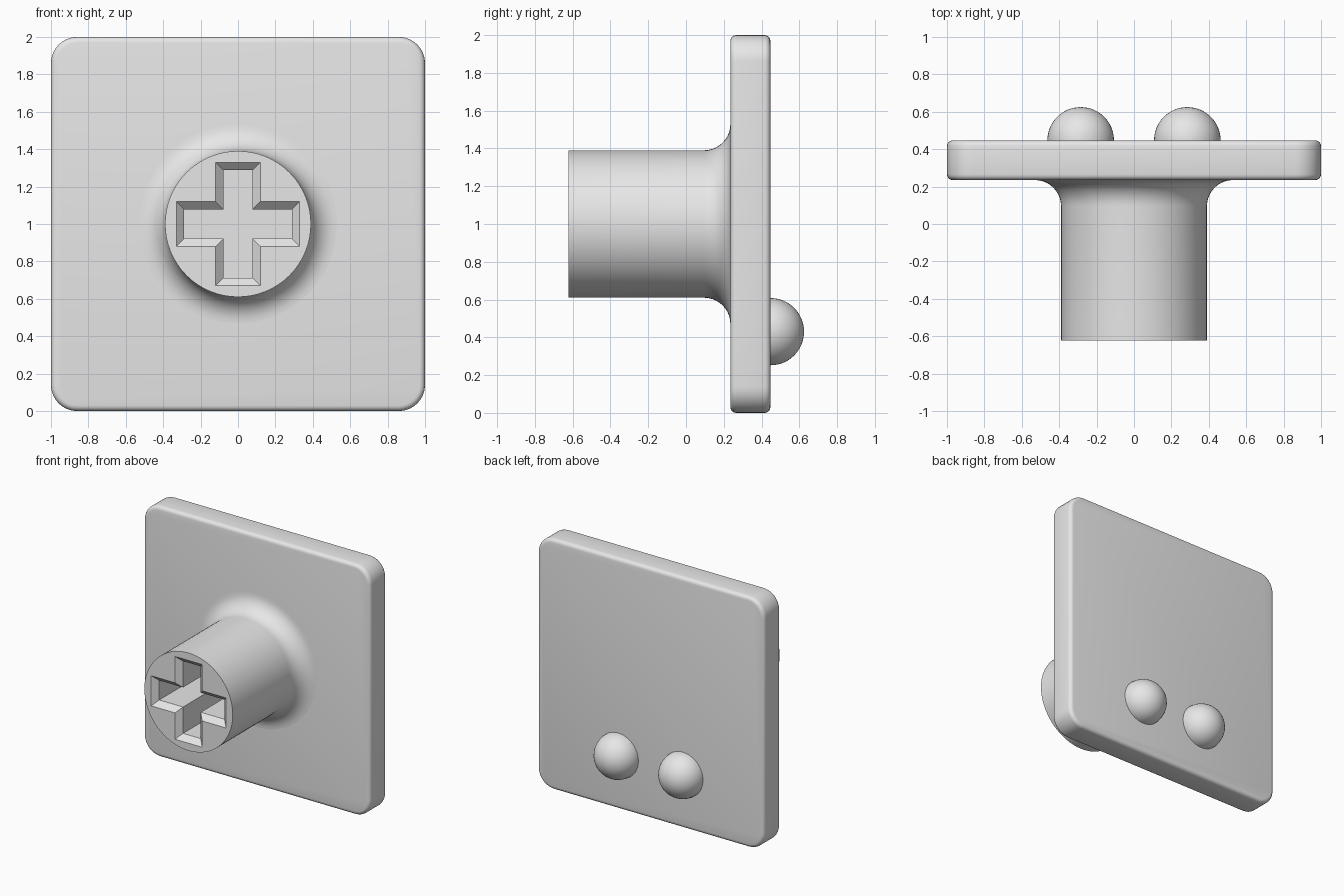
import bpy, bmesh
from math import sin, cos, pi, radians
from mathutils import Vector

default = bpy.data.objects.get("Cube")
if default:
    bpy.data.objects.remove(default, do_unlink=True)

grey = bpy.data.materials.new("light_grey")
grey.use_nodes = True
grey.diffuse_color = (0.8, 0.8, 0.8, 1)
grey.node_tree.nodes["Principled BSDF"].inputs["Base Color"].default_value = (0.8, 0.8, 0.8, 1)


def make(name, bm, location):
    bmesh.ops.recalc_face_normals(bm, faces=bm.faces)
    mesh = bpy.data.meshes.new(name)
    bm.to_mesh(mesh)
    bm.free()
    mesh.materials.append(grey)
    obj = bpy.data.objects.new(name, mesh)
    obj.location = location
    bpy.context.collection.objects.link(obj)
    return obj


def activate(obj):
    bpy.ops.object.select_all(action='DESELECT')
    obj.select_set(True)
    bpy.context.view_layer.objects.active = obj


def smooth(obj):
    activate(obj)
    bpy.ops.object.shade_smooth_by_angle(angle=radians(35))


def lathe(name, profile, location, steps=64):
    """Revolve (radius, y) points around the y axis."""
    bm = bmesh.new()
    verts = [bm.verts.new((r, y, 0)) for r, y in profile]
    edges = [bm.edges.new(pair) for pair in zip(verts, verts[1:])]
    bmesh.ops.spin(bm, geom=verts + edges, cent=(0, 0, 0), axis=(0, 1, 0),
                   angle=2 * pi, steps=steps)
    bmesh.ops.remove_doubles(bm, verts=bm.verts, dist=1e-4)
    return make(name, bm, location)


# Back plate: rounded corners first, then a small round on the rims
FRONT, BACK = 0.235, 0.447
bm = bmesh.new()
bmesh.ops.create_cube(bm, size=1)
bmesh.ops.scale(bm, vec=(2, BACK - FRONT, 2), verts=bm.verts)
corners = [e for e in bm.edges if abs(e.verts[0].co.y - e.verts[1].co.y) > 0.1]
bmesh.ops.bevel(bm, geom=corners, offset=0.14, segments=8, profile=0.5, affect='EDGES')
rims = [e for e in bm.edges if abs(e.verts[0].co.y - e.verts[1].co.y) < 0.01]
bmesh.ops.bevel(bm, geom=rims, offset=0.03, segments=4, profile=0.5, affect='EDGES')
smooth(make("plate", bm, (0, (FRONT + BACK) / 2, 1)))

# Round stem flaring into the plate
TIP, R, FILLET = -0.623, 0.39, 0.14
profile = [(0, TIP), (R, TIP)]
for i in range(11):
    a = pi / 2 * i / 10
    profile.append((R + FILLET * (1 - cos(a)), FRONT - FILLET * (1 - sin(a))))
profile += [(R + FILLET, FRONT + 0.02), (0, FRONT + 0.02)]
stem = lathe("stem", profile, (0, 0, 1))


# Cross-shaped socket with a chamfered mouth
def cross(bm, width, length, y):
    w, l = width, length
    quarter = [(l, w), (w, w), (w, l)]
    ring = []
    for k in range(4):
        c, s = round(cos(k * pi / 2)), round(sin(k * pi / 2))
        ring += [bm.verts.new((c * x - s * z, y, s * x + c * z)) for x, z in quarter]
    return ring


CH = 0.042
bm = bmesh.new()
rings = [cross(bm, 0.12 + CH, 0.33 + CH, TIP - CH),
         cross(bm, 0.12 - CH, 0.33 - CH, TIP + CH),
         cross(bm, 0.12 - CH, 0.33 - CH, TIP + 0.62)]
for a, b in zip(rings, rings[1:]):
    for i in range(len(a)):
        j = (i + 1) % len(a)
        bm.faces.new((a[i], a[j], b[j], b[i]))
bm.faces.new(rings[0])
bm.faces.new(rings[-1])
cutter = make("socket_cutter", bm, (0, 0, 1))
cutter.hide_render = True
cut = stem.modifiers.new("socket", 'BOOLEAN')
cut.operation = 'DIFFERENCE'
cut.solver = 'EXACT'
cut.object = cutter
activate(stem)
bpy.ops.object.modifier_apply(modifier=cut.name)
bpy.data.objects.remove(cutter, do_unlink=True)
smooth(stem)

# Two domes on the back
D = 0.178
dome = [(0, -0.02), (D, -0.02)]
dome += [(D * cos(pi / 2 * i / 12), D * sin(pi / 2 * i / 12)) for i in range(13)]
for name, x in (("left_dome", 0.285), ("right_dome", -0.285)):
    smooth(lathe(name, dome, (x, BACK, 0.43), 48))
